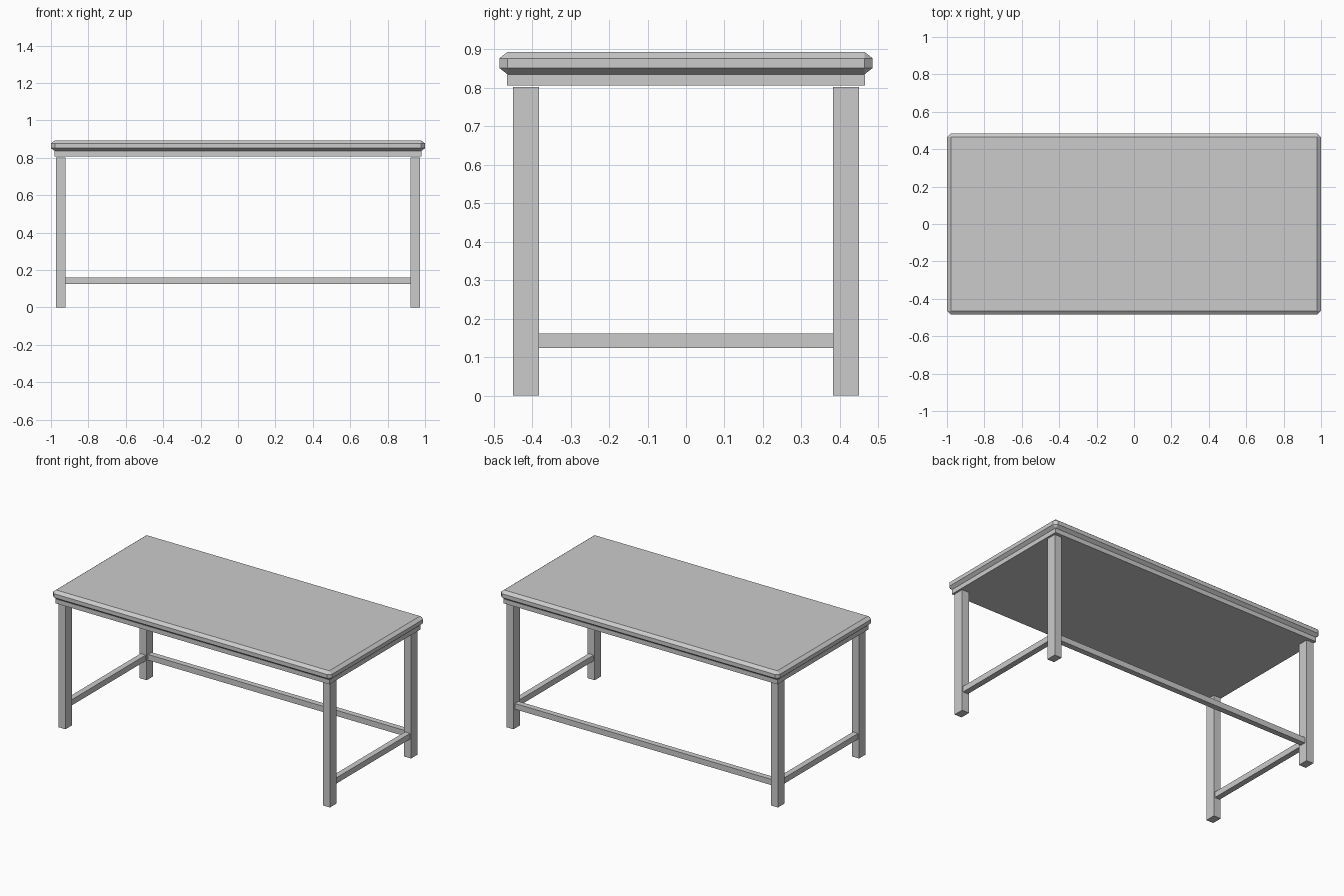
import bpy, bmesh

if "Cube" in bpy.data.objects:
    bpy.data.objects.remove(bpy.data.objects["Cube"])


def box(name, x, y, z):
    """Box from (min, max) ranges on each axis."""
    bm = bmesh.new()
    bmesh.ops.create_cube(bm, size=1)
    for v in bm.verts:
        for i, (lo, hi) in enumerate((x, y, z)):
            v.co[i] = (lo + hi) / 2 + v.co[i] * (hi - lo)
    mesh = bpy.data.meshes.new(name)
    bm.to_mesh(mesh)
    bm.free()
    obj = bpy.data.objects.new(name, mesh)
    bpy.context.collection.objects.link(obj)
    return obj


def span(sign, lo, hi):
    return tuple(sorted((sign * lo, sign * hi)))


# Table top: slab with chamfered edges, flatter vertically than horizontally
CHAMFER, SQUASH = 0.021, 0.78
Z0, Z1 = 0.835, 0.893
top = box("table_top", (-1, 1), (-0.485, 0.485), (0, (Z1 - Z0) / SQUASH))
bm = bmesh.new()
bm.from_mesh(top.data)
bmesh.ops.bevel(bm, geom=bm.edges[:], offset=CHAMFER, offset_type='OFFSET',
                segments=1, affect='EDGES')
for v in bm.verts:
    v.co.z = Z0 + v.co.z * SQUASH
bm.to_mesh(top.data)
bm.free()

# Solid panel under the top
box("under_panel", (-0.981, 0.981), (-0.465, 0.465), (0.806, 0.835))

# Legs and side stretchers
RAIL_Z = (0.124, 0.161)
for sx, side in ((-1, "left"), (1, "right")):
    for sy, end in ((-1, "front"), (1, "back")):
        box(f"{end}_{side}_leg", span(sx, 0.922, 0.973),
            span(sy, 0.382, 0.449), (0, 0.802))
    box(f"{side}_stretcher", span(sx, 0.929, 0.966), (-0.382, 0.382), RAIL_Z)

# Back stretcher
box("back_stretcher", (-0.922, 0.922), (0.397, 0.434), RAIL_Z)
